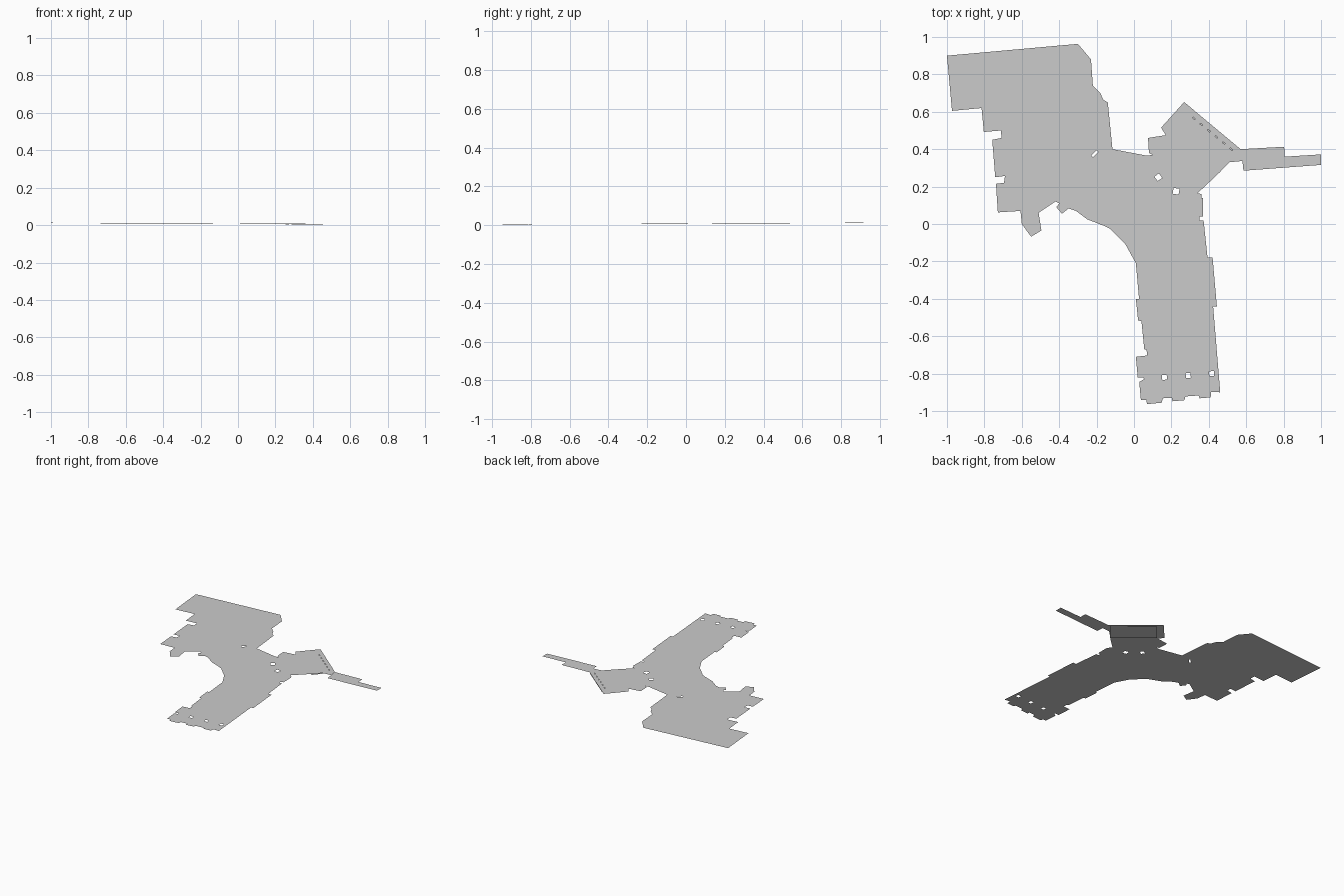
import bpy, bmesh, math


def level(x, y):
    # the whole floor falls gently to the south-east
    return 0.008 - 0.002 * x + 0.003 * y


def quad(cx, cy, w, d, deg):
    # rotated rectangle used for openings
    c, s = math.cos(math.radians(deg)), math.sin(math.radians(deg))
    return [(cx + c * u - s * v, cy + s * u + c * v)
            for u, v in ((-w/2, -d/2), (w/2, -d/2), (w/2, d/2), (-w/2, d/2))]


def floor(name, outline, holes=(), z=None):
    bm = bmesh.new()
    for loop in [outline, *holes]:
        vs = [bm.verts.new((x, y, 0)) for x, y in loop]
        for i, v in enumerate(vs):
            bm.edges.new((v, vs[(i + 1) % len(vs)]))
    bmesh.ops.triangle_fill(bm, edges=bm.edges[:], use_beauty=True, use_dissolve=False, normal=(0, 0, 1))
    bm.normal_update()
    for f in bm.faces:
        if f.normal.z < 0:
            f.normal_flip()
    for v in bm.verts:
        v.co.z = level(v.co.x, v.co.y) if z is None else z
    me = bpy.data.meshes.new(name)
    bm.to_mesh(me)
    bm.free()
    ob = bpy.data.objects.new(name, me)
    bpy.context.collection.objects.link(ob)
    return ob


# large north-west hall with stepped west side
floor("west_hall", [
    (-1, .9), (-.3, .963), (-.23, .88), (-.22, .74), (-.18, .7), (-.165, .665),
    (-.14, .65), (-.115, .4), (-.4, .11), (-.42, .12), (-.51, .06), (-.495, -.035),
    (-.55, -.068), (-.6, 0), (-.607, .07), (-.728, .062), (-.738, .215),
    (-.695, .22), (-.69, .257), (-.742, .25), (-.758, .45), (-.708, .46),
    (-.712, .5), (-.803, .492), (-.815, .62), (-.973, .605)],
    [quad(-.21, .375, .04, .012, 45)])

# central hub with curved inner side and two pillar openings
floor("central_hub", [
    (-.115, .4), (.07, .365), (.1, .37), (.34, .165), (.36, .16), (.36, .14),
    (.37, .14), (.37, .04), (.35, .04), (.35, .02), (.372, .02), (.393, -.18),
    (.01, -.21), (-.045, -.11), (-.13, -.025), (-.14, -.02), (-.16, -.01), (-.25, .025),
    (-.31, .07), (-.35, .083), (-.385, .055), (-.415, .09), (-.4, .11)],
    [quad(.13, .25, .03, .03, 35), quad(.225, .175, .032, .032, -10)])

# south wing with notched end and a row of pillar openings
floor("south_wing", [
    (.01, -.21), (.393, -.18), (.42, -.178), (.443, -.44), (.423, -.44), (.461, -.9),
    (.413, -.897), (.41, -.927), (.35, -.932), (.345, -.917), (.275, -.922),
    (.27, -.942), (.205, -.948), (.203, -.929), (.152, -.932), (.15, -.955),
    (.07, -.963), (.065, -.94), (.037, -.942), (.028, -.845), (.053, -.83),
    (.05, -.82), (.02, -.822), (.01, -.71), (.07, -.703), (.067, -.67),
    (.055, -.67), (.04, -.52), (.022, -.515), (.01, -.4), (.027, -.4)],
    [quad(x, y, .026, .026, 5) for x, y in ((.163, -.82), (.29, -.81), (.415, -.8))])

# diamond-shaped lounge with a dotted line of slots
slots = [quad(.32 + .2 * t, .565 - .165 * t, .016, .006, -40) for t in (0, .2, .4, .6, .8, 1)]
floor("north_east_lounge", [
    (.1, .37), (.08, .38), (.075, .46), (.17, .475), (.145, .515), (.268, .652),
    (.57, .4), (.58, .337), (.51, .33), (.42, .24), (.34, .165)], slots)

# narrow east corridor
floor("east_corridor", [
    (.57, .4), (.803, .413), (.805, .36), (1, .372), (1, .316), (.585, .285), (.58, .337)],
    z=.005)

# lower landing beneath the lounge
floor("lower_landing", [(.565, .402), (.305, .618), (.195, .49), (.455, .272)], z=0)
